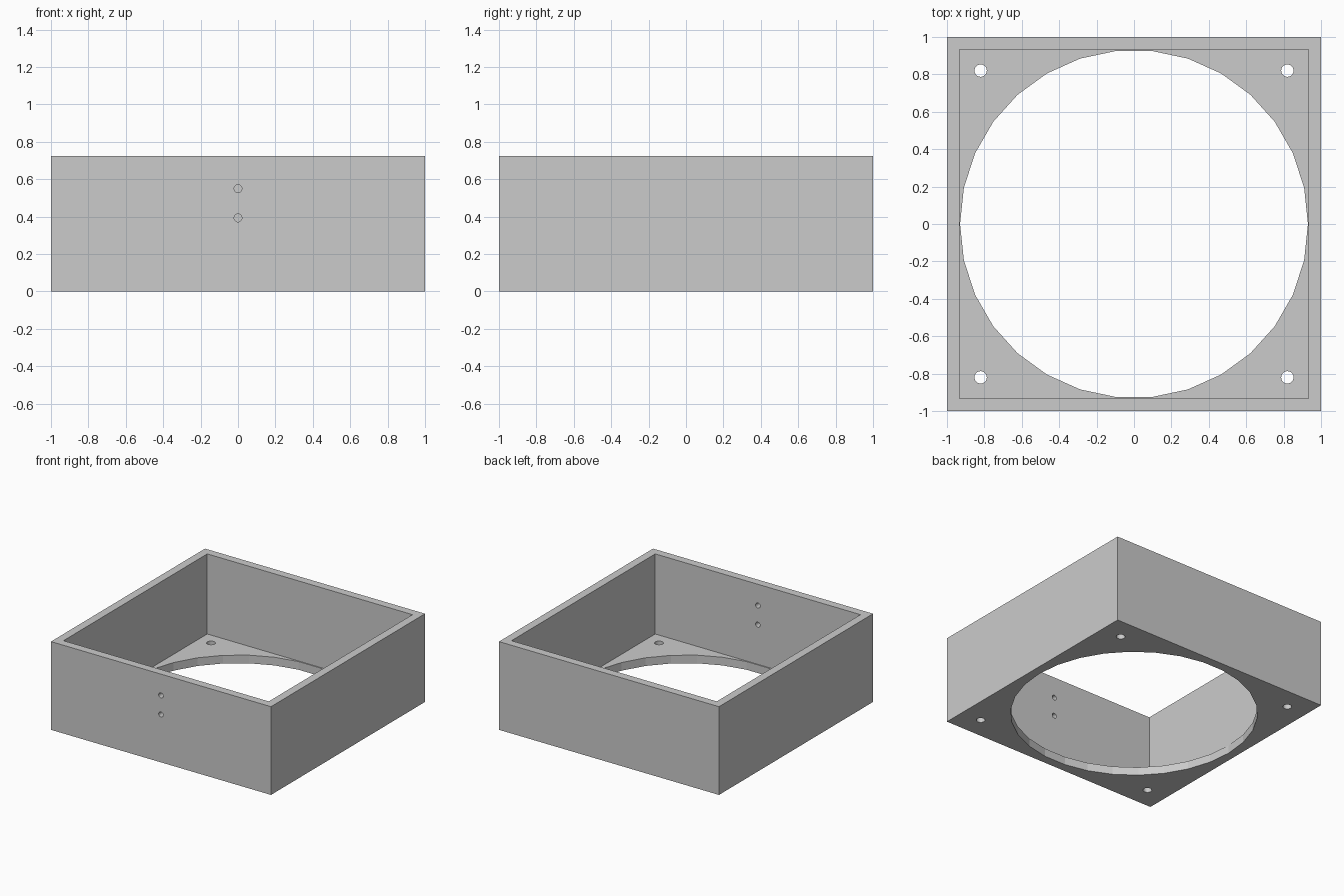
import bpy
import math

if "Cube" in bpy.data.objects:
    bpy.data.objects.remove(bpy.data.objects["Cube"])

HEIGHT = 0.725
WALL = 0.067      # wall and floor thickness
SIDES = 30        # segments in every round hole

grey = bpy.data.materials.new("grey plastic")
grey.diffuse_color = (0.6, 0.6, 0.6, 1)
grey.use_nodes = True
grey.node_tree.nodes["Principled BSDF"].inputs["Base Color"].default_value = grey.diffuse_color


def box(name, size, z_min):
    bpy.ops.mesh.primitive_cube_add(size=1, location=(0, 0, z_min + size[2] / 2))
    ob = bpy.context.object
    ob.name = name
    ob.scale = size
    bpy.ops.object.transform_apply(location=True, rotation=False, scale=True)
    ob.data.materials.append(grey)
    return ob


def rod(name, radius, depth, location, rotation=(0, 0, 0)):
    # quarter turn puts a corner of the polygon on the x axis
    bpy.ops.mesh.primitive_cylinder_add(vertices=SIDES, radius=radius, depth=depth,
                                        location=location, rotation=rotation)
    ob = bpy.context.object
    ob.name = name
    ob.data.materials.append(grey)
    return ob


def cut(target, cutter):
    mod = target.modifiers.new(cutter.name, 'BOOLEAN')
    mod.operation = 'DIFFERENCE'
    mod.solver = 'EXACT'
    mod.object = cutter
    cutter.hide_render = True
    cutter.hide_set(True)


# open-topped square housing
housing = box("housing", (2, 2, HEIGHT), 0)
inner = 2 - 2 * WALL
cut(housing, box("cavity_cutter", (inner, inner, HEIGHT), WALL))

# large round opening in the floor
cut(housing, rod("opening_cutter", 0.93, 0.3, (0, 0, 0), (0, 0, math.pi / 2)))

# screw holes in the floor corners
for x in (-0.82, 0.82):
    for y in (-0.82, 0.82):
        cut(housing, rod("screw_hole_cutter", 0.033, 0.3, (x, y, 0), (0, 0, math.pi / 2)))

# two small cable holes through the front wall
for z in (0.393, 0.55):
    cut(housing, rod("cable_hole_cutter", 0.021, 0.3, (0, -1, z), (math.pi / 2, 0, 0)))
